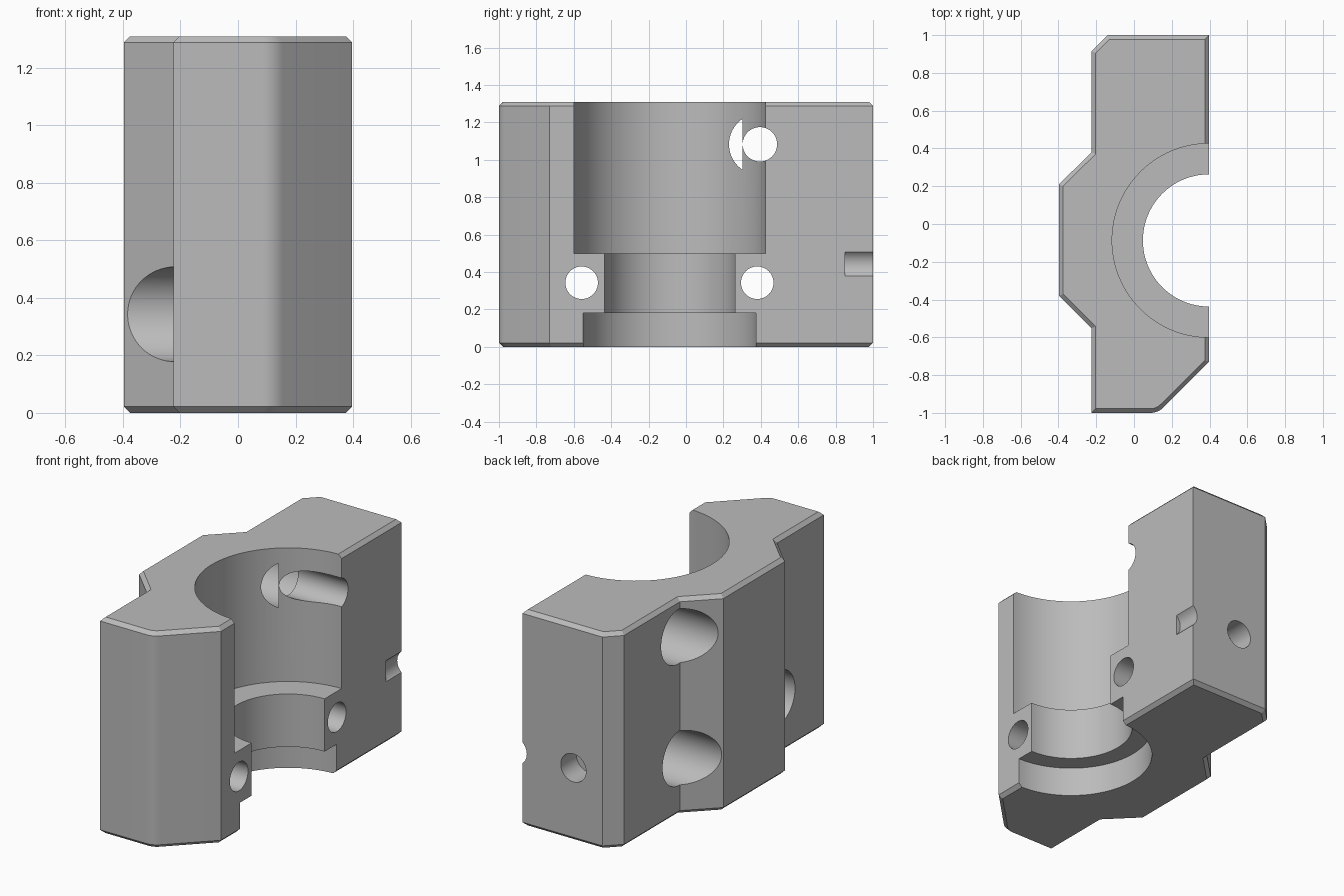
import bpy
import bmesh
import math

cube = bpy.data.objects.get("Cube")
if cube:
    bpy.data.objects.remove(cube, do_unlink=True)

HEIGHT = 1.31
SIDE = 0.397          # half of the width
BORE_Y = -0.087       # bore axis lies in the split face
CHAMFER = 0.022

grey = bpy.data.materials.new("metal grey")
grey.use_nodes = True
COLOUR = (0.5, 0.5, 0.5, 1)
grey.diffuse_color = COLOUR
grey.node_tree.nodes["Principled BSDF"].inputs["Base Color"].default_value = COLOUR


def make_object(name, bm):
    bmesh.ops.recalc_face_normals(bm, faces=bm.faces[:])
    mesh = bpy.data.meshes.new(name)
    bm.to_mesh(mesh)
    bm.free()
    mesh.materials.append(grey)
    obj = bpy.data.objects.new(name, mesh)
    bpy.context.collection.objects.link(obj)
    return obj


def fillet(corner_x, corner_y, radius, steps=6):
    """Rounded corner between the front face and its 45 degree flank."""
    cx = corner_x - radius * math.tan(math.pi / 8)
    cy = corner_y + radius
    return [(cx + radius * math.sin(a), cy - radius * math.cos(a))
            for a in (math.pi / 4 * i / steps for i in range(steps + 1))]


# Clamp body: outline extruded upward, cap rims chamfered
outline = [(-0.225, -1)] + fillet(SIDE - 0.27, -1, 0.1) + [
    (SIDE, -0.73), (SIDE, 1), (-0.14, 1), (-0.225, 0.915),
    (-0.225, 0.38), (-SIDE, 0.21), (-SIDE, -0.38), (-0.225, -0.552)]
bm = bmesh.new()
base = bm.faces.new([bm.verts.new((x, y, 0)) for x, y in outline])
extruded = bmesh.ops.extrude_face_region(bm, geom=[base])["geom"]
bmesh.ops.translate(bm, vec=(0, 0, HEIGHT),
                    verts=[v for v in extruded if isinstance(v, bmesh.types.BMVert)])
bmesh.ops.recalc_face_normals(bm, faces=bm.faces[:])
rims = [e for e in bm.edges if abs(e.verts[0].co.z - e.verts[1].co.z) < 0.001]
bmesh.ops.bevel(bm, geom=rims, offset=CHAMFER, segments=1, affect='EDGES')
body = make_object("clamp_body", bm)

cutters = []

# Stepped bore: spun half profile of (radius, height)
profile = [(0, -0.1), (0.4625, -0.1), (0.4625, 0.18), (0.35, 0.18),
           (0.35, 0.5), (0.513, 0.5), (0.513, 1.5), (0, 1.5)]
bm = bmesh.new()
points = [bm.verts.new((SIDE + r, BORE_Y, z)) for r, z in profile]
edges = [bm.edges.new(pair) for pair in zip(points, points[1:])]
bmesh.ops.spin(bm, geom=points + edges, cent=(SIDE, BORE_Y, 0), axis=(0, 0, 1),
               angle=math.tau, steps=96, use_duplicate=False)
bmesh.ops.remove_doubles(bm, verts=bm.verts[:], dist=0.0005)
cutters.append(make_object("bore_cutter", bm))


def drill(name, axis, radius, start, end, across, z):
    """Cylinder cutter along x or y between two positions."""
    middle = (start + end) / 2
    if axis == 'x':
        place, turn = (middle, across, z), (0, math.pi / 2, 0)
    else:
        place, turn = (across, middle, z), (math.pi / 2, 0, 0)
    bpy.ops.mesh.primitive_cylinder_add(vertices=64, radius=radius, depth=end - start,
                                        location=place, rotation=turn)
    obj = bpy.context.object
    obj.name = name
    obj.data.materials.append(grey)
    cutters.append(obj)


# Screw holes with deep head pockets from the outer side
for label, y, z, radius in (("front", -0.558, 0.343, 0.087),
                            ("back_lower", 0.381, 0.343, 0.087),
                            ("back_upper", 0.395, 1.083, 0.092)):
    drill(label + "_screw_cutter", 'x', radius, -0.9, 0.9, y, z)
    drill(label + "_pocket_cutter", 'x', 0.165, -0.8, 0.062, y, z)

# Blind pin hole in the back face, and the pin groove in the split face
drill("pin_hole_cutter", 'y', 0.085, 0.85, 1.2, 0.055, 0.443)
drill("pin_groove_cutter", 'y', 0.085, 0.85, 1.2, SIDE + 0.056, 0.443)

# Cut everything out of the body
bpy.ops.object.select_all(action='DESELECT')
bpy.context.view_layer.objects.active = body
body.select_set(True)
for cutter in cutters:
    cutter.hide_render = True
    cut = body.modifiers.new(cutter.name, 'BOOLEAN')
    cut.operation = 'DIFFERENCE'
    cut.solver = 'EXACT'
    cut.object = cutter
    bpy.ops.object.modifier_apply(modifier=cut.name)
for cutter in cutters:
    bpy.data.objects.remove(cutter, do_unlink=True)

bpy.ops.object.shade_smooth_by_angle(angle=math.radians(25))
